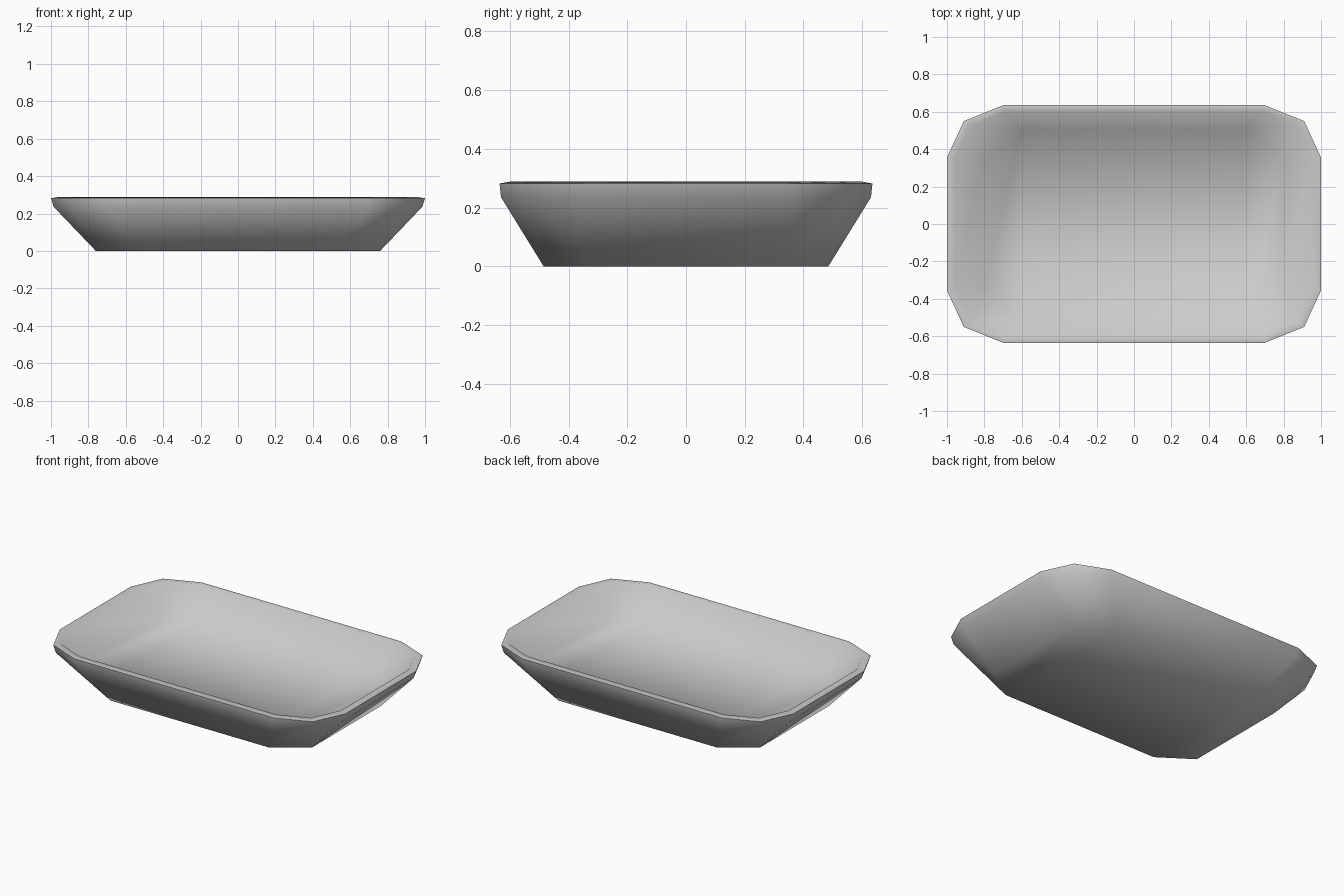
import bpy, bmesh, math

if "Cube" in bpy.data.objects:
    bpy.data.objects.remove(bpy.data.objects["Cube"], do_unlink=True)

grey = bpy.data.materials.new("light_grey")
grey.use_nodes = True
colour = (0.6, 0.6, 0.6, 1)
grey.diffuse_color = colour
grey.node_tree.nodes["Principled BSDF"].inputs["Base Color"].default_value = colour


def ring(bm, z, quarter):
    """Mirror the corner points of one quarter into a closed loop."""
    loop = []
    for sx, sy in ((1, 1), (-1, 1), (-1, -1), (1, -1)):
        points = quarter if sx * sy > 0 else quarter[::-1]
        loop += [bm.verts.new((sx * x, sy * y, z)) for x, y in points]
    return loop


def join_equal(bm, low, high):
    """Bridge two loops of the same length with quads."""
    for i in range(len(low)):
        j = (i + 1) % len(low)
        bm.faces.new((low[i], low[j], high[j], high[i]))


def join_chamfer(bm, eight, twelve):
    """Bridge a chamfered loop to a rounded one, fanning each corner."""
    for k in range(4):
        a, b, after = eight[2 * k], eight[2 * k + 1], eight[(2 * k + 2) % 8]
        p, q, r = twelve[3 * k:3 * k + 3]
        bm.faces.new((a, q, p))
        bm.faces.new((a, b, q))
        bm.faces.new((b, r, q))
        bm.faces.new((b, after, twelve[(3 * k + 3) % 12], r))


def cap(bm, eight):
    """Fill a chamfered loop with a middle panel and two end panels."""
    for corners in ((1, 2, 5, 6), (0, 1, 6, 7), (2, 3, 4, 5)):
        bm.faces.new([eight[i] for i in corners])


bm = bmesh.new()

# Outer shell: underside, shoulder and rim edge
base = ring(bm, 0.0, [(0.76, 0.345), (0.555, 0.485)])
shoulder = ring(bm, 0.235, [(0.985, 0.35), (0.895, 0.545), (0.69, 0.63)])
rim_outer = ring(bm, 0.282, [(1.0, 0.355), (0.91, 0.55), (0.70, 0.635)])

# Inner shell: rim crest and raised floor
rim_inner = ring(bm, 0.288, [(0.96, 0.345), (0.875, 0.525), (0.69, 0.60)])
floor = ring(bm, 0.135, [(0.80, 0.35), (0.60, 0.505)])

cap(bm, base)
join_chamfer(bm, base, shoulder)
join_equal(bm, shoulder, rim_outer)
join_equal(bm, rim_outer, rim_inner)
join_chamfer(bm, floor, rim_inner)
cap(bm, floor)
bmesh.ops.recalc_face_normals(bm, faces=bm.faces)

mesh = bpy.data.meshes.new("tray")
bm.to_mesh(mesh)
bm.free()
mesh.materials.append(grey)
tray = bpy.data.objects.new("tray", mesh)
bpy.context.collection.objects.link(tray)

# Soft walls and inner rim, crisp outer rim
bpy.ops.object.select_all(action="DESELECT")
tray.select_set(True)
bpy.context.view_layer.objects.active = tray
bpy.ops.object.shade_smooth_by_angle(angle=math.radians(85))
